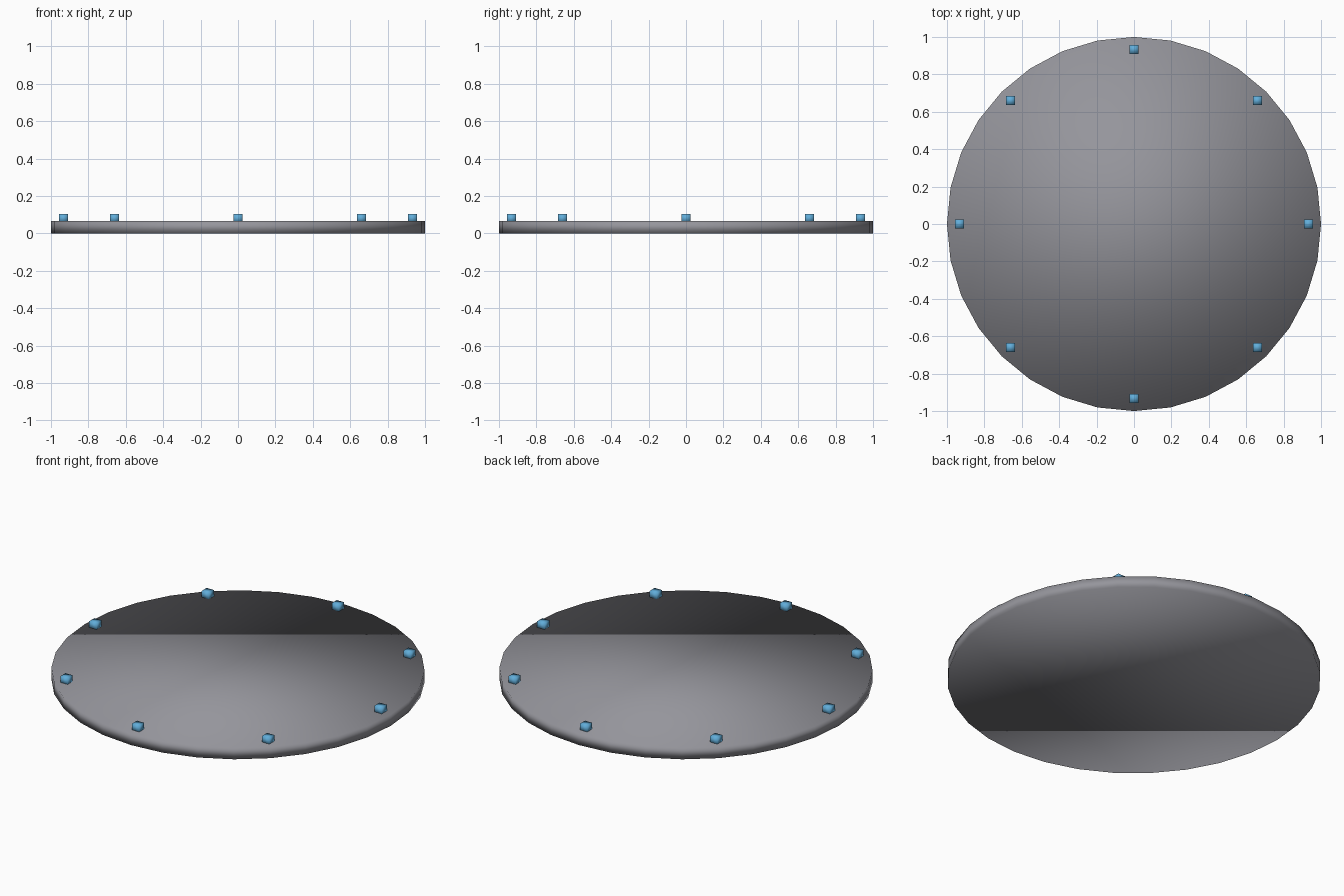
import bpy
import math

cube = bpy.data.objects.get("Cube")
if cube:
    bpy.data.objects.remove(cube, do_unlink=True)


def make_material(name, color):
    mat = bpy.data.materials.new(name)
    mat.use_nodes = True
    mat.diffuse_color = color
    mat.node_tree.nodes["Principled BSDF"].inputs["Base Color"].default_value = color
    return mat


def finish(name, mat):
    obj = bpy.context.object
    obj.name = name
    obj.data.materials.append(mat)
    bpy.ops.object.shade_smooth()
    return obj


grey = make_material("steel grey", (0.3, 0.3, 0.33, 1))
blue = make_material("light blue", (0.12, 0.42, 0.7, 1))

HEIGHT = 0.067
LIGHT_SIZE = 0.047
LIGHT_RING = 0.933
LIGHT_COUNT = 8

# Round platform with soft shading over the rim
bpy.ops.mesh.primitive_cylinder_add(vertices=32, radius=1, depth=HEIGHT,
                                    end_fill_type='NGON',
                                    location=(0, 0, HEIGHT / 2))
finish("platform", grey)

# Ring of small axis-aligned marker lights, sunk partly into the top
for i in range(LIGHT_COUNT):
    angle = math.tau * i / LIGHT_COUNT
    bpy.ops.mesh.primitive_cube_add(size=LIGHT_SIZE,
                                    location=(LIGHT_RING * math.cos(angle),
                                              LIGHT_RING * math.sin(angle), 0.08))
    finish(f"edge_light_{i + 1}", blue)
